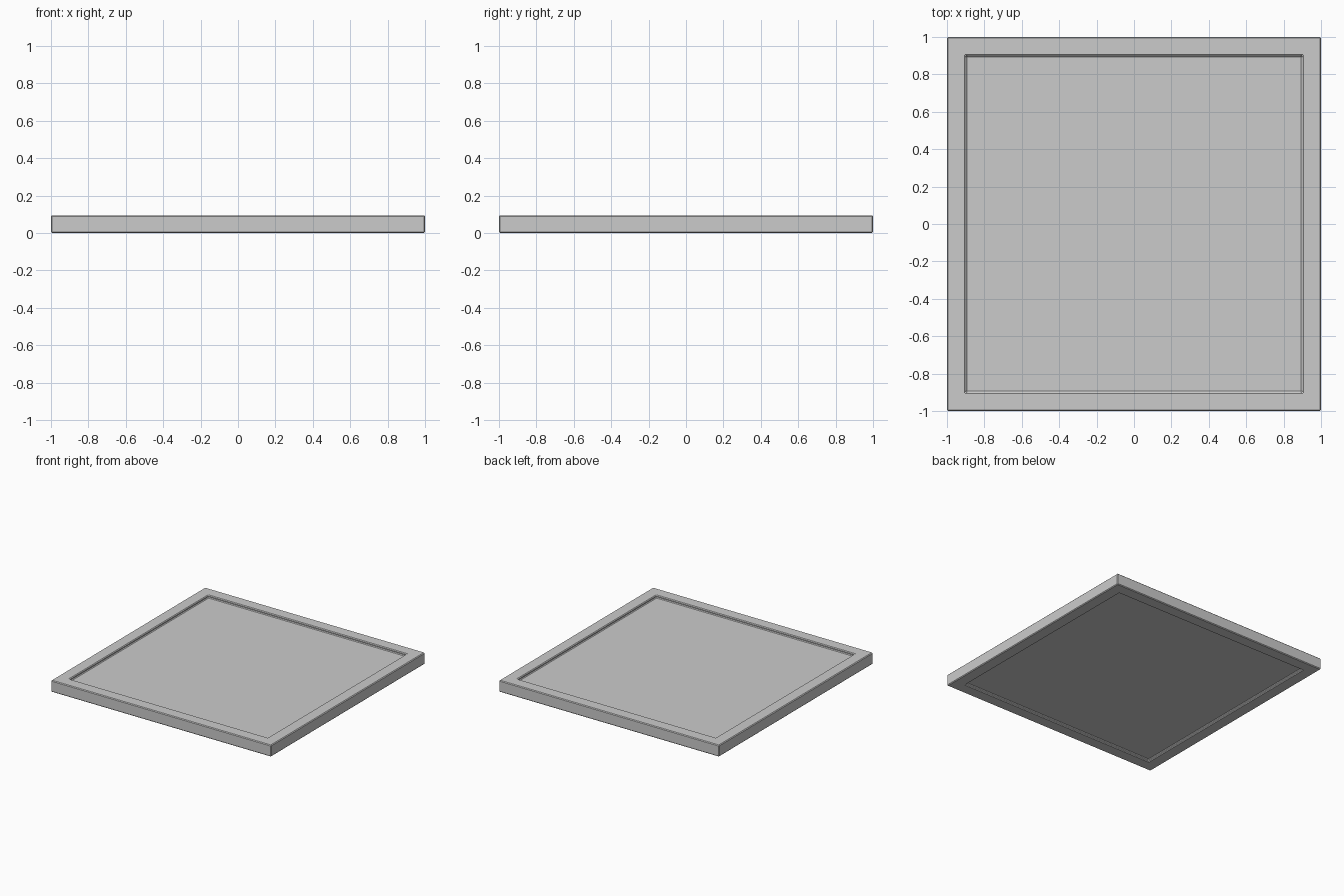
import bpy, bmesh

if "Cube" in bpy.data.objects:
    bpy.data.objects.remove(bpy.data.objects["Cube"])

HEIGHT = 0.095
RIM = 0.1
RECESS = 0.02
BEVEL = 0.006

# Square slab standing on z = 0
bm = bmesh.new()
bmesh.ops.create_cube(bm, size=1)
for v in bm.verts:
    v.co = (v.co.x * 2, v.co.y * 2, (v.co.z + 0.5) * HEIGHT)
bm.normal_update()

# Shallow square recess on the top and the underside, leaving a raised rim
for side in (1, -1):
    face = next(f for f in bm.faces if f.normal.z * side > 0.9)
    bmesh.ops.inset_individual(bm, faces=[face], thickness=RIM, use_even_offset=True)
    bmesh.ops.inset_individual(bm, faces=[face], thickness=0.0)
    for v in face.verts:
        v.co.z -= side * RECESS
    bm.normal_update()

mesh = bpy.data.meshes.new("recessed_panel")
bm.to_mesh(mesh)
bm.free()
panel = bpy.data.objects.new("recessed_panel", mesh)
bpy.context.collection.objects.link(panel)

# Small chamfer on every edge
chamfer = panel.modifiers.new("chamfer", "BEVEL")
chamfer.width = BEVEL
chamfer.segments = 1
chamfer.limit_method = "ANGLE"
